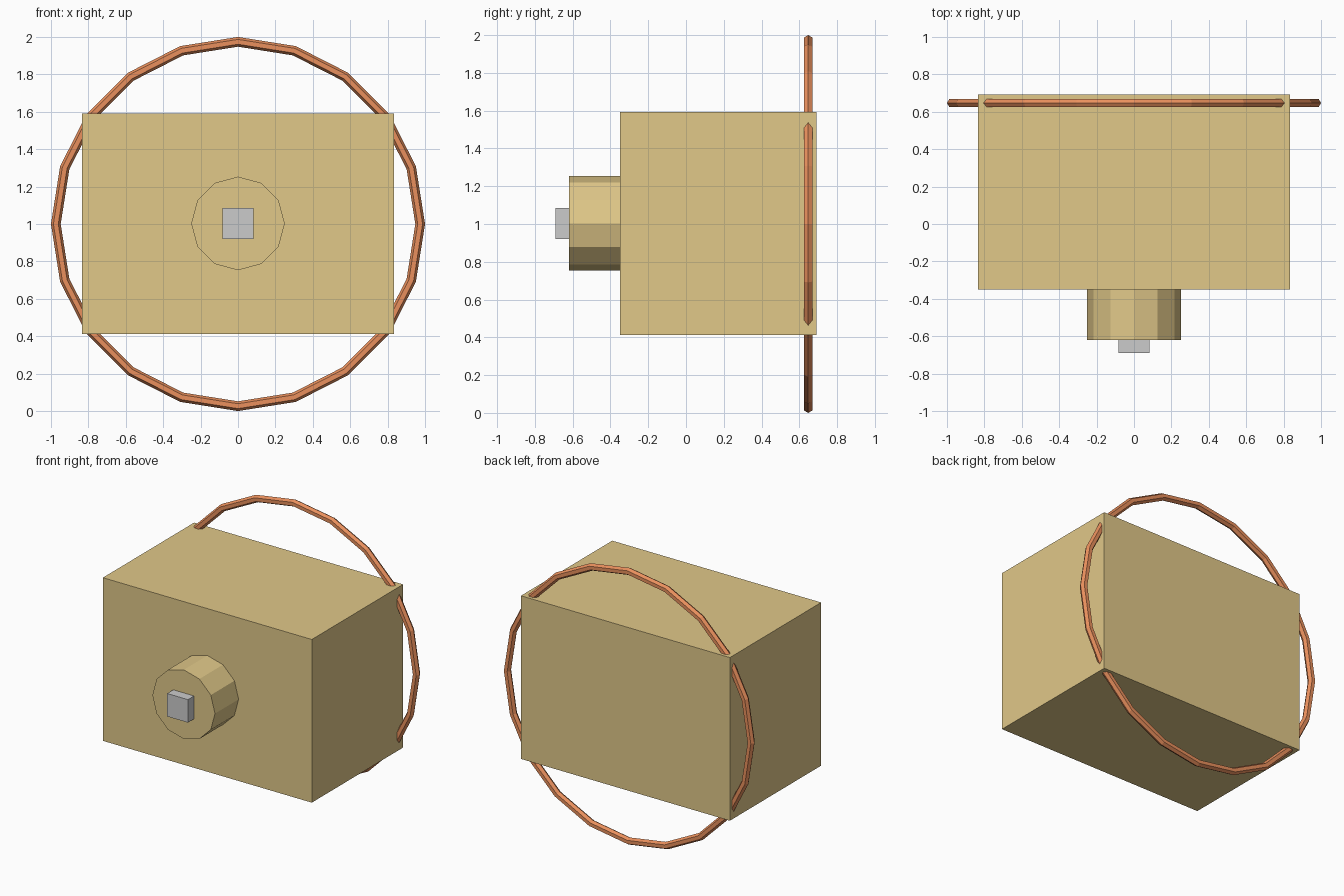
import bpy, bmesh, math
from mathutils import Matrix

if "Cube" in bpy.data.objects:
    bpy.data.objects.remove(bpy.data.objects["Cube"])


def material(name, color):
    m = bpy.data.materials.new(name)
    m.diffuse_color = color
    m.use_nodes = True
    m.node_tree.nodes["Principled BSDF"].inputs["Base Color"].default_value = m.diffuse_color
    return m


def add_object(name, bm, mat=None):
    bmesh.ops.recalc_face_normals(bm, faces=bm.faces)
    me = bpy.data.meshes.new(name)
    bm.to_mesh(me)
    bm.free()
    ob = bpy.data.objects.new(name, me)
    bpy.context.collection.objects.link(ob)
    if mat:
        me.materials.append(mat)
    return ob


def box(name, x, y, z, mat=None):
    bm = bmesh.new()
    centre = [(a + b) / 2 for a, b in (x, y, z)]
    size = [b - a for a, b in (x, y, z)]
    bmesh.ops.create_cube(bm, size=1, matrix=Matrix.Translation(centre) @ Matrix.Diagonal((*size, 1)))
    return add_object(name, bm, mat)


tan = material("tan", (0.75, 0.58, 0.25, 1))
copper = material("copper", (0.82, 0.28, 0.11, 1))
ZC = 1.0

# Main block
box("body", (-0.835, 0.835), (-0.35, 0.692), (0.413, 1.592), tan)

# Twelve-sided boss on the front face
bm = bmesh.new()
bmesh.ops.create_cone(bm, cap_ends=True, segments=12, radius1=0.25, radius2=0.25, depth=0.27,
                      matrix=Matrix.Translation((0, -0.485, ZC + 0.003)) @ Matrix.Rotation(math.pi / 2, 4, 'X'))
add_object("front_boss", bm, tan)

# Square peg on the boss
box("front_peg", (-0.083, 0.083), (-0.69, -0.61), (0.92, 1.086))

# Wire ring: 20 segments, hexagonal section
N, M, R, r = 20, 6, 0.974, 0.026
bm = bmesh.new()
loops = []
for i in range(N):
    a = 2 * math.pi * i / N
    loop = []
    for j in range(M):
        b = 2 * math.pi * j / M
        d = R + r * math.cos(b)
        loop.append(bm.verts.new((d * math.cos(a), 0.647 + r * math.sin(b), ZC + d * math.sin(a))))
    loops.append(loop)
for i in range(N):
    p, q = loops[i], loops[(i + 1) % N]
    for j in range(M):
        k = (j + 1) % M
        bm.faces.new((p[j], p[k], q[k], q[j]))
add_object("wire_ring", bm, copper)
